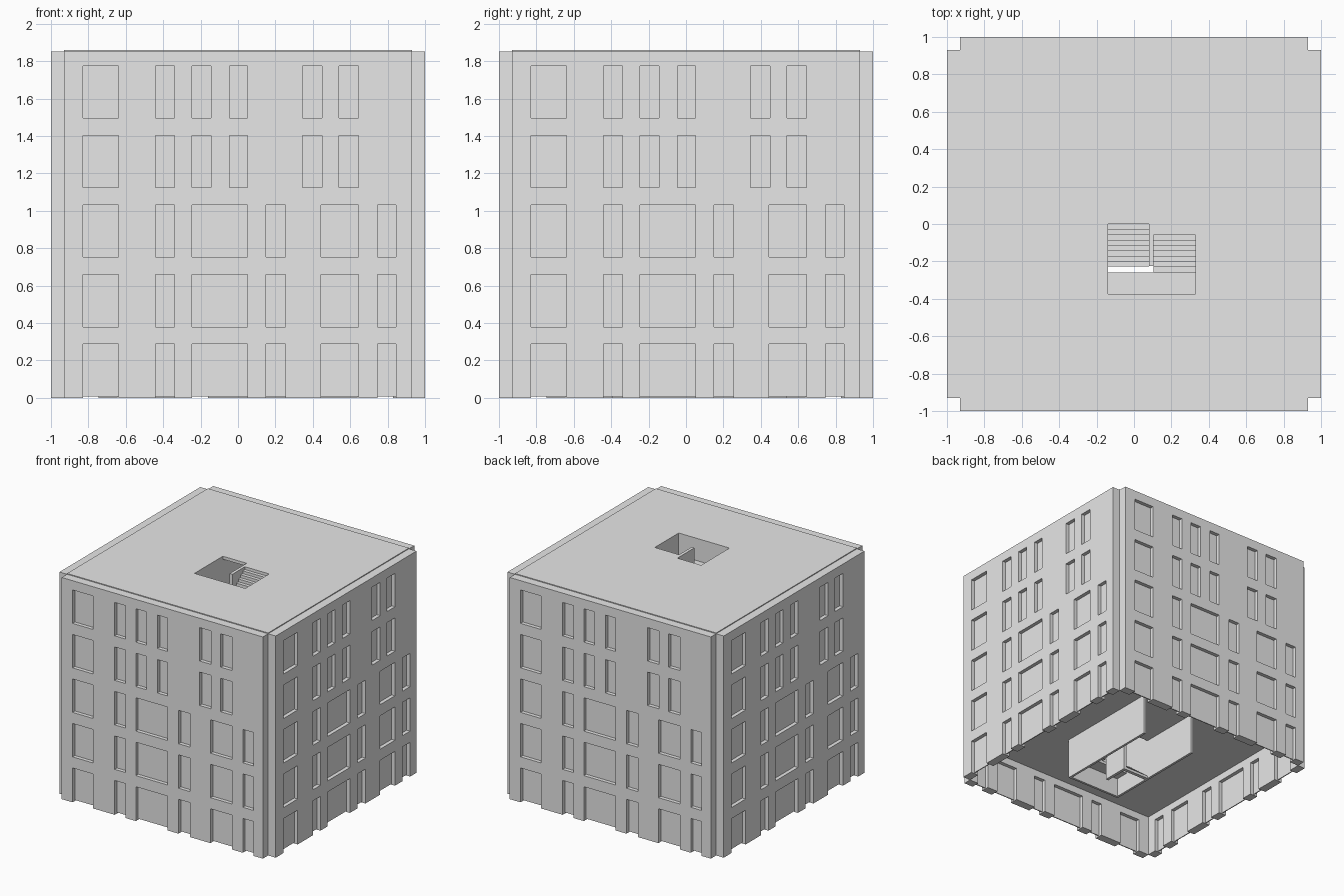
import bpy, bmesh, math
from mathutils import Matrix, Vector

cube = bpy.data.objects.get("Cube")
if cube:
    bpy.data.objects.remove(cube, do_unlink=True)

grey = bpy.data.materials.new("plain_grey")
grey.use_nodes = True
grey.diffuse_color = (0.8, 0.8, 0.8, 1)
grey.node_tree.nodes["Principled BSDF"].inputs["Base Color"].default_value = (0.8, 0.8, 0.8, 1)

STOREY = 0.372
FLOORS = 5
INNER = 0.93


def box(bm, x, y, z):
    """Add a box from (min, max) ranges."""
    size = Vector((x[1] - x[0], y[1] - y[0], z[1] - z[0]))
    mid = Vector((x[0] + x[1], y[0] + y[1], z[0] + z[1])) / 2
    bmesh.ops.create_cube(bm, size=1, matrix=Matrix.Translation(mid) @ Matrix.Diagonal(size.to_4d()))


def prism(bm, x, profile):
    """Extrude a (y, z) profile along x."""
    face = bm.faces.new([bm.verts.new((x[0], y, z)) for y, z in profile])
    out = bmesh.ops.extrude_face_region(bm, geom=[face], use_keep_orig=True)
    moved = [v for v in out["geom"] if isinstance(v, bmesh.types.BMVert)]
    bmesh.ops.translate(bm, verts=moved, vec=(x[1] - x[0], 0, 0))


def finish(bm, name):
    bmesh.ops.recalc_face_normals(bm, faces=bm.faces)
    mesh = bpy.data.meshes.new(name)
    bm.to_mesh(mesh)
    bm.free()
    mesh.materials.append(grey)
    obj = bpy.data.objects.new(name, mesh)
    bpy.context.collection.objects.link(obj)
    return obj


# Window layout of one facade
shared = [(-0.83, -0.64), (-0.44, -0.34)]
lower = shared + [(-0.245, 0.05), (0.15, 0.255), (0.445, 0.645), (0.745, 0.845)]
upper = shared + [(-0.245, -0.145), (-0.045, 0.05), (0.345, 0.45), (0.54, 0.645)]
windows = []
for floor in range(FLOORS):
    base = floor * STOREY
    for span in (lower if floor < 3 else upper):
        windows.append((span, (base + 0.008, base + 0.287)))

# Facade panel with openings, and the recessed panes
bm = bmesh.new()
box(bm, (-INNER, INNER), (-1, -INNER), (0, 1.853))
wall = finish(bm, "front_wall")

cut = bmesh.new()
panes = bmesh.new()
for x, z in windows:
    bottom = -0.02 if z[0] < 0.1 else z[0]
    box(cut, x, (-1.1, -0.8), (bottom, z[1]))
    box(panes, x, (-0.969, -0.961), z)
cutter = finish(cut, "window_cutter")
cutter.hide_render = True
pane = finish(panes, "front_window_panes")

mod = wall.modifiers.new("openings", 'BOOLEAN')
mod.object = cutter
mod.solver = 'EXACT'
bpy.context.view_layer.update()
cut_mesh = bpy.data.meshes.new_from_object(wall.evaluated_get(bpy.context.evaluated_depsgraph_get()))
wall.modifiers.clear()
wall.data = cut_mesh
bpy.data.objects.remove(cutter, do_unlink=True)

# The same facade on the other three sides
for turn, side in enumerate(("right", "back", "left"), 1):
    for source, part in ((wall, "wall"), (pane, "window_panes")):
        copy = bpy.data.objects.new(side + "_" + part, source.data)
        copy.rotation_euler.z = turn * math.pi / 2
        bpy.context.collection.objects.link(copy)

# Stairwell extents
left, right = -0.14, 0.33
spine = (0.08, 0.105)
back_l, back_r, end = 0.0, -0.03, -0.375
STEPS = 8
tread = 0.0285
rise = STOREY / 2 / STEPS

# Floor slabs with a stairwell opening, and the roof slab
for floor in range(1, FLOORS + 1):
    top = floor * STOREY
    z = (top - 0.025, top)
    bm = bmesh.new()
    box(bm, (-INNER, left), (-INNER, INNER), z)
    box(bm, (right, INNER), (-INNER, INNER), z)
    box(bm, (left, right), (-INNER, end), z)
    box(bm, (left, spine[0]), (back_l, INNER), z)
    box(bm, (spine[0], spine[1]), (-0.225, INNER), z)
    box(bm, (spine[1], right), (back_r, INNER), z)
    finish(bm, "roof_slab" if floor == FLOORS else "floor_slab_%d" % floor)


def flight(bm, x, start, z0, direction):
    """Stepped flight rising along y, with a sloping underside."""
    pts = [(start, z0)]
    y, z = start, z0
    for _ in range(STEPS):
        z += rise
        pts.append((y, z))
        y += direction * tread
        pts.append((y, z))
    pts += [(y, z - 0.035), (start + direction * tread, z0)]
    prism(bm, x, pts)


for floor in range(FLOORS):
    z0 = floor * STOREY
    half = z0 + STOREY / 2
    # Stairs
    bm = bmesh.new()
    flight(bm, (left, spine[0]), back_l, z0, -1)
    flight(bm, (spine[1], right), back_r - STEPS * tread, half, 1)
    box(bm, (left, right), (end, back_r - STEPS * tread), (half - 0.025, half))
    finish(bm, "stairs_%d" % (floor + 1))
    # Stairwell walls
    bm = bmesh.new()
    z = (z0, z0 + STOREY - 0.025)
    box(bm, (left - 0.02, left), (end, 0.54), z)
    box(bm, (right, right + 0.02), (end, 0.54), z)
    box(bm, (left - 0.02, right + 0.02), (end - 0.02, end), z)
    box(bm, spine, (-0.225, back_l), z)
    finish(bm, "stairwell_walls_%d" % (floor + 1))
